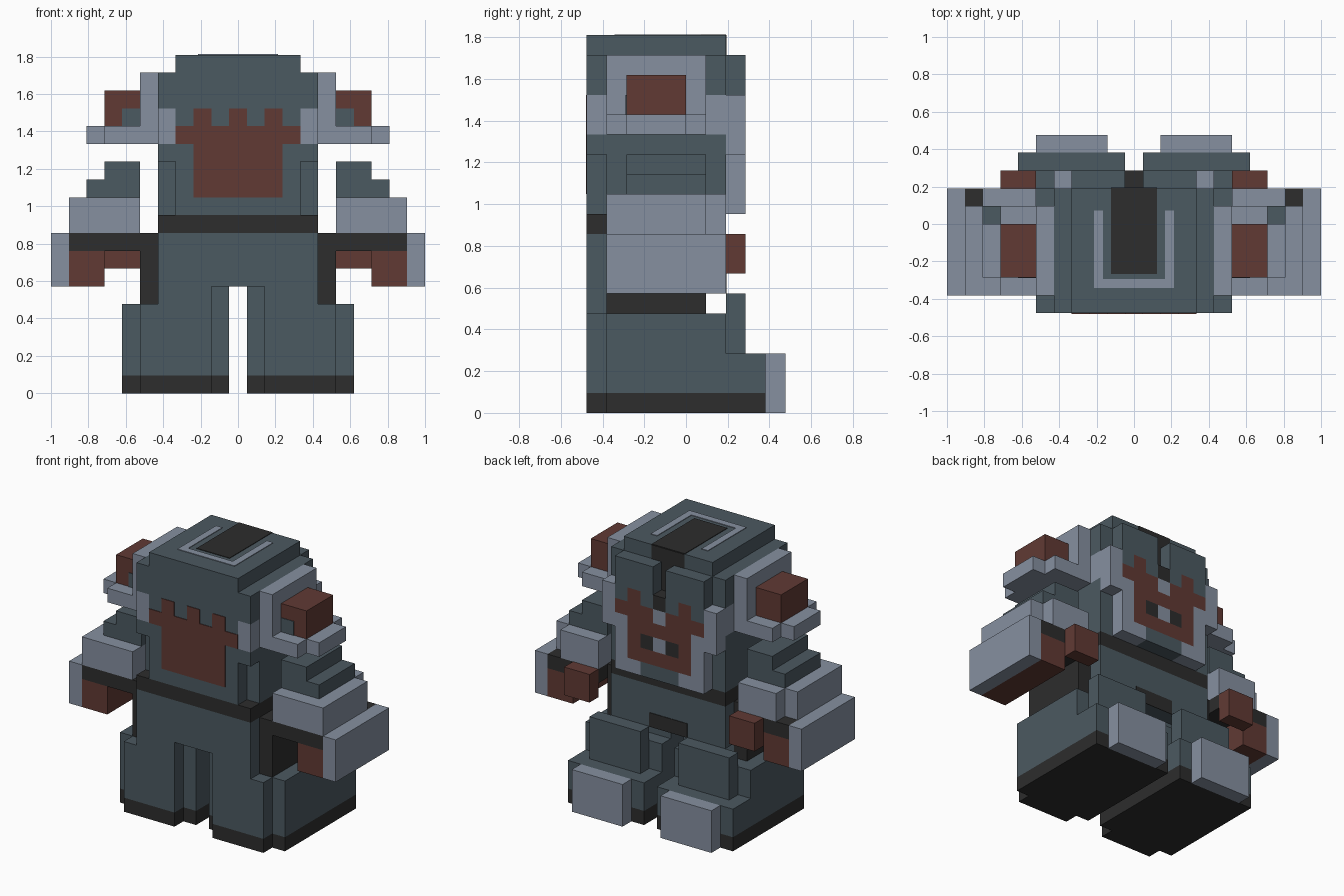
import bpy
import bmesh

cube = bpy.data.objects.get("Cube")
if cube:
    bpy.data.objects.remove(cube, do_unlink=True)

U = 2 / 21       # size of one block
T = 0.004 / U    # thickness of painted plates, in blocks


def material(name, rgb):
    m = bpy.data.materials.new(name)
    m.use_nodes = True
    m.diffuse_color = (*rgb, 1)
    bsdf = next(n for n in m.node_tree.nodes if n.type == 'BSDF_PRINCIPLED')
    bsdf.inputs["Base Color"].default_value = (*rgb, 1)
    bsdf.inputs["Roughness"].default_value = 0.9
    return m


SLATE = material("slate", (0.071, 0.100, 0.119))
STEEL = material("pale steel", (0.238, 0.279, 0.352))
RUST = material("rust brown", (0.119, 0.042, 0.034))
BLACK = material("black", (0.026, 0.026, 0.026))


def part(name, mat, *boxes):
    """One object from boxes (x0, x1, y0, y1, z0, z1) in block units."""
    bm = bmesh.new()
    for x0, x1, y0, y1, z0, z1 in boxes:
        vs = bmesh.ops.create_cube(bm, size=1)["verts"]
        for v in vs:
            v.co.x = (x1 if v.co.x > 0 else x0) * U
            v.co.y = (y1 if v.co.y > 0 else y0) * U
            v.co.z = (z1 if v.co.z > 0 else z0) * U
    me = bpy.data.meshes.new(name)
    bm.to_mesh(me)
    bm.free()
    me.materials.append(mat)
    ob = bpy.data.objects.new(name, me)
    bpy.context.collection.objects.link(ob)
    return ob


def pair(name, mat, *boxes):
    """The same part on the left (+x) and right (-x) side."""
    part("left_" + name, mat, *boxes)
    part("right_" + name, mat, *[(-b[1], -b[0], *b[2:]) for b in boxes])


def mosaic(name, rows, top, y0, y1):
    """Blocks laid out by rows of letters, 7 columns wide, from the top down."""
    for key, mat in (("D", SLATE), ("L", STEEL), ("B", RUST), ("K", BLACK)):
        boxes = []
        for r, row in enumerate(rows):
            c = 0
            while c < len(row):
                start = c
                while c < len(row) and row[c] == key:
                    c += 1
                if c > start:
                    boxes.append((start - 3.5, c - 3.5, y0, y1, top - r - 1, top - r))
                else:
                    c += 1
        if boxes:
            part(name + "_" + mat.name.replace(" ", "_"), mat, *boxes)


# Boots and legs
pair("sole", BLACK, (0.5, 6.5, -4, 4, 0, 1), (1.5, 5.5, -5, -4, 0, 1))
pair("boot", SLATE, (0.5, 6.5, -4, 4, 1, 3), (0.5, 6.5, -4, 2, 3, 5),
     (1.5, 5.5, -5, -4, 1, 5))
pair("toe_cap", STEEL, (1.5, 5.5, 4, 5, 0, 3))
pair("knee_guard", SLATE, (1.5, 5.5, 2, 3, 3, 6))
pair("leg", SLATE, (0.5, 4.5, -4, 1, 5, 6), (1.5, 4.5, -5, -4, 5, 6))
pair("hip_pouch", BLACK, (4.5, 5.5, -4, 1, 5, 9))

# Trunk
part("pants", SLATE, (-4.5, 4.5, -5, 2, 6, 9))
part("crotch_patch", BLACK, (-1.5, 1.5, 2, 2 + T, 6, 7))
part("belt", BLACK, (-4.5, 4.5, -5, 2, 9, 10))
part("torso", SLATE, (-3.5, 3.5, -5, 2, 10, 13), (-4.5, -3.5, -4, 2, 10, 13),
     (3.5, 4.5, -4, 2, 10, 13))

# Head
part("head", SLATE, (-4.5, 4.5, -5, 2, 13, 14), (-3.5, 3.5, -5, 2, 14, 16),
     (-4.5, 4.5, -5, 2, 16, 18), (-3.5, 3.5, -5, 2, 18, 19))
pair("cheek", STEEL, (3.5, 4.5, -5, 2, 14, 16), (3.5, 4.5, 2, 3, 13, 16))
mosaic("face", ["DDD.DDD", "DDD.DDD", "DBDKDBD", "BBBLBBB",
                "LBBBBBL", "LBKLKBL", "LBBBBBL", "LLDDDLL"], 18, 2, 3)
mosaic("back_emblem", [".B.B.B.", "BBBBBBB", ".BBBBB.", ".BBBBB.", ".BBBBB."],
       16, -5 - T, -5)

# Painted crown
part("crown_stripe", BLACK, (-1.3, 1.3, -2.8, 2, 19, 19 + T),
     (-1.3, 1.3, 2, 2 + T, 18, 19))
part("brow_gap", BLACK, (-0.5, 0.5, 2, 2 + T, 16, 18))
part("crown_trim", STEEL, (-2.25, -1.75, -3.6, 0.75, 19, 19 + T),
     (1.75, 2.25, -3.6, 0.75, 19, 19 + T), (-1.75, 1.75, -3.6, -3.1, 19, 19 + T))

# Ear pieces
pair("ear_plate", STEEL, (4.5, 5.5, -4, 1, 14, 18))
pair("ear_flange", STEEL, (5.5, 7.5, -4, 1, 14, 15), (7.5, 8.5, -3, 0, 14, 15))
pair("ear_block", RUST, (5.5, 7.5, -3, 0, 15, 17))
pair("ear_patch", SLATE, (5.5, 6.5, -3 - T, -3, 15, 16))

# Arms
pair("shoulder", SLATE, (5.5, 8.5, -3, 1, 11, 12), (5.5, 7.5, -3, 1, 12, 13))
pair("forearm", STEEL, (5.5, 9.5, -4, 1, 9, 11), (5.5, 8.5, 1, 2, 9, 11))
pair("cuff", BLACK, (5.5, 9.5, -4, 2, 8, 9))
pair("hand", RUST, (7.5, 9.5, -4, 2, 6, 8))
pair("thumb", RUST, (5.5, 7.5, 2, 3, 7, 9))
pair("arm_shield", STEEL, (9.5, 10.5, -4, 2, 6, 9))
